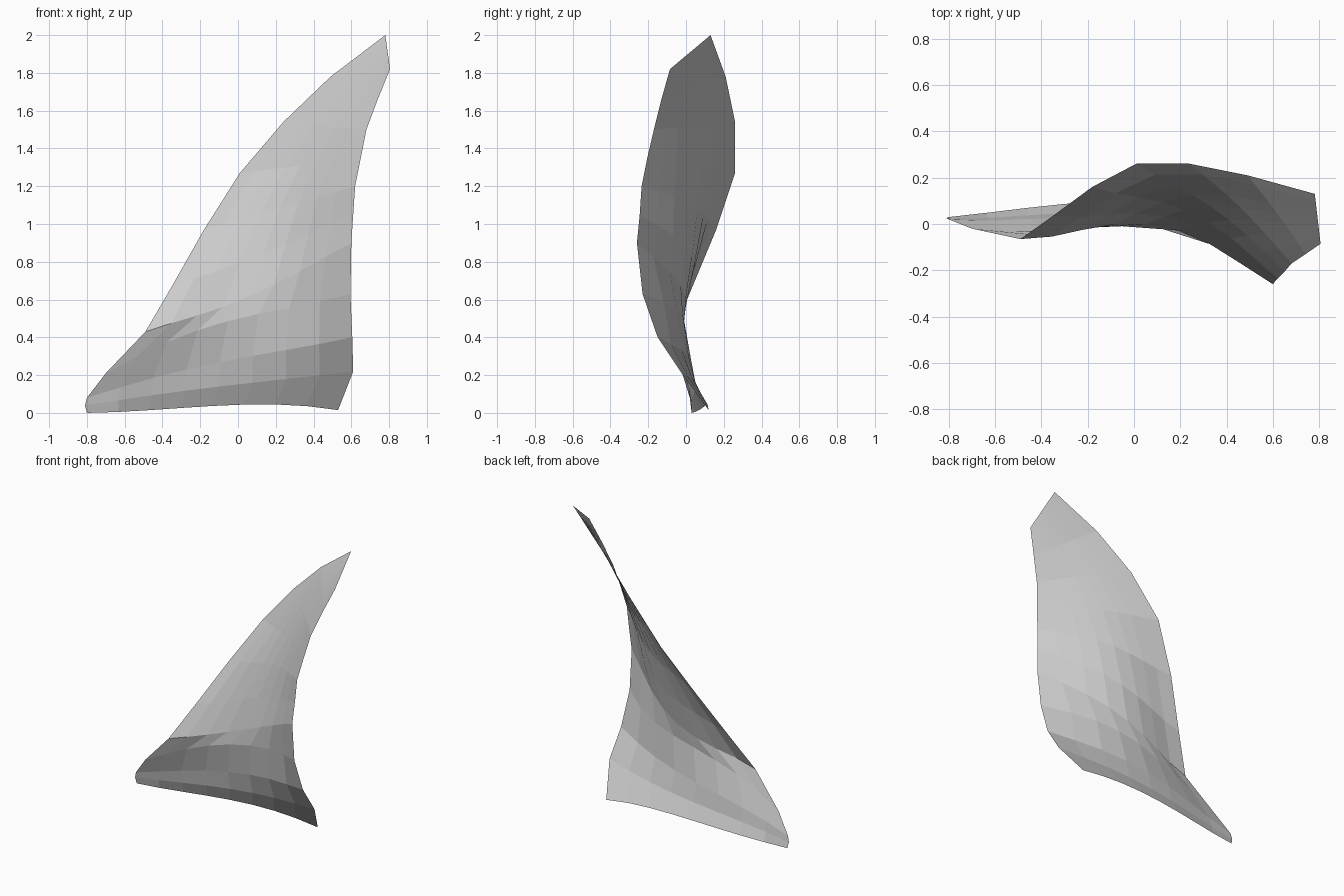
import bpy
import bmesh
from mathutils import Vector

cube = bpy.data.objects.get("Cube")
if cube:
    bpy.data.objects.remove(cube, do_unlink=True)

COLUMNS = 9

# Sail rows from foot to head:
# front edge point, rear edge point, (belly depth, place), (lift, place)
ROWS = [
    ((-.80, .03, .00), (.53, .12, .015), (.025, .5), (.035, .67)),
    ((-.81, .025, .04), (.61, -.03, .22), (.06, .6), (.01, .4)),
    ((-.80, .02, .08), (.605, -.15, .40), (.1, .6), (.03, .4)),
    ((-.70, -.02, .21), (.595, -.23, .63), (.135, .66), (.07, .4)),
    ((-.49, -.065, .43), (.60, -.26, .90), (.165, .55), (-.05, .5)),
    ((-.35, .035, .67), (.61, -.245, 1.05), (.14, .55), (-.02, .5)),
    ((-.18, .16, .97), (.62, -.235, 1.20), (.1, .55), (0, .5)),
    ((.01, .26, 1.27), (.65, -.205, 1.35), (.05, .55), (0, .5)),
    ((.24, .26, 1.54), (.68, -.17, 1.50), (.025, .5), (0, .5)),
    ((.49, .21, 1.78), (.74, -.13, 1.66), (.01, .5), (0, .5)),
    ((.78, .13, 2.0), (.805, -.085, 1.82), (0, .5), (0, .5)),
]


def hump(t, height, peak):
    """Smooth bump that is 0 at both ends and has its top at peak."""
    return height * (t / peak) ** (3 * peak) * ((1 - t) / (1 - peak)) ** (3 - 3 * peak)


# Plain cloth colour
cloth = bpy.data.materials.new("grey cloth")
cloth.use_nodes = True
cloth.diffuse_color = (.6, .6, .6, 1)
cloth.node_tree.nodes["Principled BSDF"].inputs["Base Color"].default_value = cloth.diffuse_color

# Bellied triangular sheet
bm = bmesh.new()
grid = []
for front, rear, belly, lift in ROWS:
    row = []
    for i in range(COLUMNS):
        t = i / (COLUMNS - 1)
        point = Vector(front).lerp(Vector(rear), t)
        point.y += hump(t, *belly)
        point.z += hump(t, *lift)
        row.append(bm.verts.new(point))
    grid.append(row)
for low, high in zip(grid, grid[1:]):
    for i in range(COLUMNS - 1):
        bm.faces.new((low[i], low[i + 1], high[i + 1], high[i]))

mesh = bpy.data.meshes.new("sail")
bm.to_mesh(mesh)
bm.free()
mesh.materials.append(cloth)
sail = bpy.data.objects.new("sail", mesh)
bpy.context.collection.objects.link(sail)
